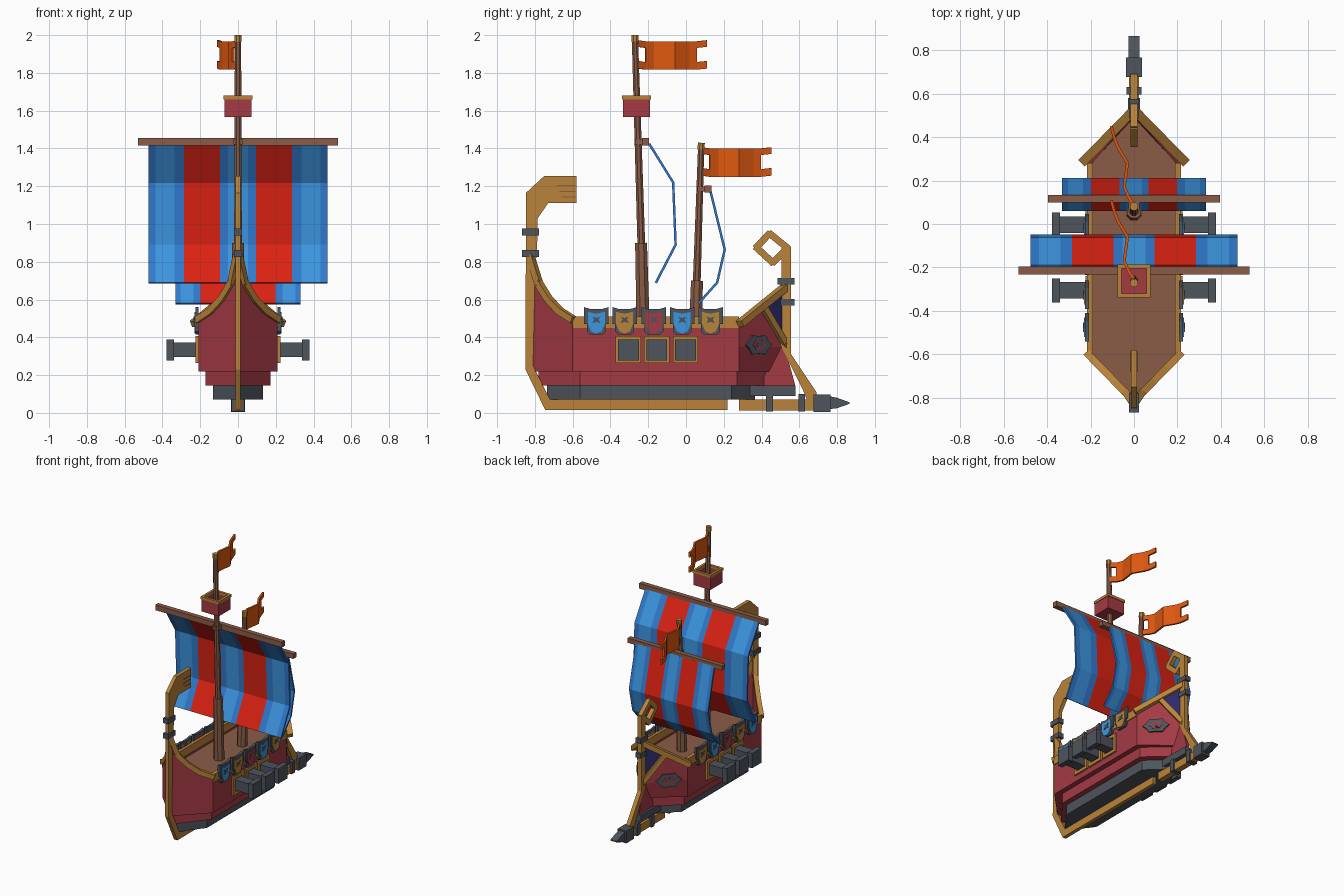
import bpy, bmesh, math
from mathutils import Vector, Matrix

if "Cube" in bpy.data.objects:
    bpy.data.objects.remove(bpy.data.objects["Cube"])


def material(name, rgb):
    m = bpy.data.materials.new(name)
    lin = [(c / 255 / 12.92) if c < 11 else ((c / 255 + 0.055) / 1.055) ** 2.4 for c in rgb]
    m.diffuse_color = (*lin, 1)
    m.use_nodes = True
    m.node_tree.nodes["Principled BSDF"].inputs["Base Color"].default_value = m.diffuse_color
    return m


RED = material("hull_red", (164, 58, 68))
GOLD = material("golden_wood", (186, 132, 58))
BROWN = material("brown_wood", (138, 92, 70))
IRON = material("iron_grey", (78, 84, 92))
ORANGE = material("flag_orange", (222, 88, 16))
SCARLET = material("sail_red", (218, 34, 18))
BLUE = material("sail_blue", (60, 150, 224))
DEEP = material("sail_deep_blue", (48, 122, 206))
NAVY = material("navy", (44, 42, 104))


def finish(name, bm, mats, thick=0, offset=-1):
    bmesh.ops.recalc_face_normals(bm, faces=bm.faces)
    me = bpy.data.meshes.new(name)
    bm.to_mesh(me)
    bm.free()
    for m in mats:
        me.materials.append(m)
    ob = bpy.data.objects.new(name, me)
    bpy.context.collection.objects.link(ob)
    if thick:
        mod = ob.modifiers.new("thickness", 'SOLIDIFY')
        mod.thickness, mod.offset = thick, offset
    return ob


def extrude(name, ring, shift, mat):
    """Closed prism from a ring of 3D points moved along shift."""
    bm = bmesh.new()
    a = [bm.verts.new(p) for p in ring]
    b = [bm.verts.new(Vector(p) + Vector(shift)) for p in ring]
    bm.faces.new(a)
    bm.faces.new(b[::-1])
    for i in range(len(a)):
        j = (i + 1) % len(a)
        bm.faces.new((a[i], a[j], b[j], b[i]))
    return finish(name, bm, [mat])


def side_prism(name, yz, x0, x1, mat):
    return extrude(name, [(x0, y, z) for y, z in yz], (x1 - x0, 0, 0), mat)


def box(name, x0, x1, y0, y1, z0, z1, mat):
    return side_prism(name, [(y0, z0), (y1, z0), (y1, z1), (y0, z1)], x0, x1, mat)


def beams(name, pts, w, h, mat):
    """Chain of square beams; w is horizontal, h is across."""
    bm = bmesh.new()
    for p, q in zip(pts, pts[1:]):
        p, q = Vector(p), Vector(q)
        d = (q - p).normalized()
        side = d.cross(Vector((0, 0, 1)))
        side = side.normalized() if side.length > 1e-4 else Vector((1, 0, 0))
        up = side.cross(d)
        rot = Matrix((side, d, up)).transposed().to_4x4()
        size = Matrix.Diagonal((w, (q - p).length + h * 0.4, h, 1))
        bmesh.ops.create_cube(bm, size=1, matrix=Matrix.Translation((p + q) / 2) @ rot @ size)
    return finish(name, bm, [mat])


def pole(name, p, q, r0, r1, mat):
    p, q = Vector(p), Vector(q)
    bm = bmesh.new()
    rot = (q - p).to_track_quat('Z', 'Y').to_matrix().to_4x4()
    bmesh.ops.create_cone(bm, cap_ends=True, segments=8, radius1=r0, radius2=r1, depth=(q - p).length,
                          matrix=Matrix.Translation((p + q) / 2) @ rot @ Matrix.Rotation(math.pi / 8, 4, 'Z'))
    return finish(name, bm, [mat])


def plan(name, s, w, yc, yb, t, z0, z1, mat):
    ring = [(0, s, z0), (w, yc, z0), (w, yb, z0), (0, t, z0), (-w, yb, z0), (-w, yc, z0)]
    return extrude(name, ring, (0, 0, z1 - z0), mat)


# Upper hull: open shell whose top edge sweeps up at both ends
stations = [(0, -.815, .79), (.034, -.78, .67), (.083, -.73, .59), (.142, -.67, .525),
            (.21, -.6, .48), (.21, .28, .46), (0, .515, .655)]
bm = bmesh.new()
rows = []
for s in (1, -1):
    low, mid, top = [], [], []
    for x, y, z in stations:
        low.append(bm.verts.new((s * x, .45 if y > .5 else y, .22)))
        mid.append(bm.verts.new((s * x, y, .35)))
        top.append(bm.verts.new((s * x, y, z)))
    for a, b in ((low, mid), (mid, top)):
        for i in range(len(a) - 1):
            bm.faces.new((a[i], a[i + 1], b[i + 1], b[i]))
    rows.append(low)
bm.faces.new(rows[0] + rows[1][-2:0:-1])
bmesh.ops.remove_doubles(bm, verts=bm.verts, dist=1e-4)
finish("upper_hull", bm, [RED], .014)

# Lower hull steps and deck
plan("middle_hull", -.78, .172, -.56, .27, .425, .145, .222, RED)
plan("lower_hull", -.735, .132, -.56, .24, .365, .07, .147, IRON)
plan("deck", -.79, .2, -.595, .275, .49, .40, .43, BROWN)

# Keel, stern post with curled head, and bow timbers
side_prism("keel_and_stern_post", [(-.85, .23), (-.745, .015), (.22, .015), (.22, .07), (-.72, .07),
                                   (-.81, .25), (-.8, .7), (-.785, .95), (-.785, 1.03), (-.73, 1.11), (-.58, 1.11),
                                   (-.58, 1.255), (-.75, 1.255), (-.847, 1.165)], -.014, .014, GOLD)
for i, z in enumerate((1.2, 1.17, 1.14)):
    box(f"stern_groove_{i}", -.016, .016, -.68 + .01 * i, -.585, z, z + .006, BROWN)
for z in (.845, .96):
    box("stern_post_band", -.022, .022, -.867, -.777, z - .02, z + .017, IRON)
side_prism("bow_fin", [(.4, .14), (.58, .14), (.52, .36), (.44, .28)], -.012, .012, RED)
side_prism("bow_stem", [(.5, .36), (.62, .12), (.64, .07), (.69, .07), (.69, .11), (.557, .31),
                        (.557, .88), (.507, .88)], -.016, .016, GOLD)
beams("bow_curl", [(0, .535, .875), (0, .442, .95), (0, .372, .876), (0, .46, .795), (0, .525, .86)],
      .032, .036, GOLD)
for z in (.585, .697):
    box("bow_stem_band", -.022, .022, .485, .575, z - .016, z + .018, IRON)

# Ram
box("ram_beam", -.022, .022, .28, .68, .012, .07, GOLD)
box("ram_top", -.028, .028, .34, .58, .09, .145, IRON)
for y in (.442, .613):
    box("ram_band", -.034, .034, y - .018, y + .018, .008, .1, IRON)
box("ram_socket", -.036, .036, .675, .765, .005, .098, IRON)
side_prism("ram_tip", [(.76, .02), (.8, .025), (.865, .048), (.865, .056), (.8, .08), (.76, .088)],
           -.026, .026, IRON)

SHIELD_FRAME = [(-.065, .56), (-.065, .47), (-.05, .47), (-.05, .43), (-.035, .415), (.035, .415), (.05, .43),
                (.05, .47), (.065, .47), (.065, .56), (.03, .55), (-.03, .55)]
SHIELD_FACE = [(-.045, .535), (-.045, .47), (-.028, .432), (0, .42), (.028, .432), (.045, .47), (.045, .535),
               (0, .525)]
EMBLEM = [(-.022, .51), (-.012, .495), (-.022, .475), (0, .482), (.022, .475), (.012, .495), (.022, .51), (0, .503)]
SHIELDS = [(-.475, BLUE), (-.325, GOLD), (-.17, RED), (-.02, BLUE), (.13, GOLD)]

for s, side in ((1, "right"), (-1, "left")):
    # Rails along the hull's upper edge
    beams(f"stern_rail_{side}", [(s * .004, -.825, .83)] + [(s * x, y, z + .015) for x, y, z in stations[1:5]],
          .034, .036, GOLD)
    box(f"side_rail_{side}", s * .188, s * .216, -.6, .28, .45, .51, GOLD)
    beams(f"bow_rail_{side}", [(s * .23, .29, .475), (0, .525, .665)], .042, .036, GOLD)
    beams(f"bow_brace_{side}", [(s * .112, .407, .565), (0, .528, .36)], .03, .034, GOLD)

    # Navy panel and crest on the bow faces
    out = Vector((s * .746, .667, 0))
    extrude(f"bow_panel_{side}", [(s * .103, .4, .56), (0, .515, .65), (0, .515, .37)], out * .007, NAVY)
    centre = Vector((s * .121, .38, .36))
    along = Vector((-s * .667, .746, 0))
    for part, r, depth, mat in (("crest", 1, .012, IRON), ("crest_centre", .5, .016, RED),
                                ("crest_core", .28, .019, IRON)):
        ring = []
        for k in range(12):
            q = r * (1 if k % 2 == 0 else .8)
            a = k * math.tau / 12
            ring.append(centre + along * (.093 * q * math.cos(a)) + Vector((0, 0, .058 * q * math.sin(a))))
        extrude(f"bow_{part}_{side}", ring, out * depth, mat)

    # Shields
    for i, (y, mat) in enumerate(SHIELDS):
        for part, shape, x1, m in (("frame", SHIELD_FRAME, .226, IRON), ("face", SHIELD_FACE, .231, mat),
                                   ("emblem", EMBLEM, .235, IRON)):
            side_prism(f"shield_{part}_{side}_{i}", [(y + a, z) for a, z in shape], s * .208, s * x1, m)

    # Cannons in framed ports
    for i, y in enumerate((-.305, -.155, -.003)):
        for a, b, c, d in ((-.067, .067, .383, .407), (-.067, .067, .263, .287),
                           (-.067, -.045, .28, .39), (.045, .067, .28, .39)):
            box(f"port_frame_{side}_{i}", s * .2, s * .224, y + a, y + b, c, d, GOLD)
        box(f"cannon_barrel_{side}_{i}", s * .2, s * .345, y - .038, y + .038, .295, .372, IRON)
        box(f"cannon_muzzle_{side}_{i}", s * .34, s * .378, y - .055, y + .055, .277, .389, IRON)

# Masts
pole("main_mast", (0, -.222, .42), (0, -.27, 1.97), .024, .018, BROWN)
pole("main_mast_tip", (0, -.27, 1.965), (0, -.271, 2.0), .02, .02, GOLD)
pole("main_mast_sleeve", (0, -.226, .42), (0, -.238, .9), .038, .034, BROWN)
pole("fore_mast", (0, .048, .42), (0, .08, 1.4), .024, .018, BROWN)
pole("fore_mast_tip", (0, .08, 1.395), (0, .081, 1.43), .02, .02, GOLD)
pole("fore_mast_sleeve", (0, .05, .42), (0, .058, .7), .038, .034, BROWN)
box("main_yard", -.53, .53, -.232, -.196, 1.415, 1.455, BROWN)
box("fore_yard", -.395, .395, .098, .134, 1.167, 1.203, BROWN)
box("main_yard_joint", -.025, .025, -.27, -.2, 1.42, 1.45, BROWN)
box("fore_yard_joint", -.025, .025, .06, .12, 1.172, 1.198, BROWN)

# Crow's nest: floor, four walls, rim
box("nest_floor", -.07, .07, -.332, -.192, 1.567, 1.59, RED)
for nm, r, t, z0, z1, mat in (("nest_wall", .072, .012, 1.567, 1.665, RED), ("nest_rim", .076, .018, 1.66, 1.68, GOLD)):
    for sgn in (-1, 1):
        xs = sorted((sgn * r, sgn * (r - t)))
        box(nm, xs[0], xs[1], -.262 - r, -.262 + r, z0, z1, mat)
        box(nm, -r, r, -.262 + xs[0], -.262 + xs[1], z0, z1, mat)


# Striped, billowing sails
def sail(name, half, profile):
    edge = [-1, -.92, -.71, -.6, -.2, -.11, .11, .2, .6, .71, .92, 1]
    tone = [1, 0, 1, 2, 1, 0, 1, 2, 1, 0, 1]
    bm = bmesh.new()
    grid = [[bm.verts.new((half * e, y, z)) for e in edge] for y, z in profile]
    for r0, r1 in zip(grid, grid[1:]):
        for i, t in enumerate(tone):
            bm.faces.new((r0[i], r0[i + 1], r1[i + 1], r1[i])).material_index = t
    finish(name, bm, [BLUE, DEEP, SCARLET], .013, 0)


sail("main_sail", .475, [(-.195, 1.425), (-.068, 1.22), (-.055, .89), (-.16, .688)])
sail("fore_sail", .33, [(.128, 1.18), (.205, .865), (.165, .69), (.065, .578)])


# Waving flags with forked ends
def flag(name, y0, z0):
    path = [(0, 0), (-.025, .04), (-.045, .085), (-.03, .195), (-.075, .27), (-.09, .31), (-.105, .365)]
    levels = [0, .04, .115, .15]
    bm = bmesh.new()
    grid = [[bm.verts.new((x, y0 + y, z0 + h + (.006 if k in (0, 6) else 0))) for h in levels]
            for k, (x, y) in enumerate(path)]
    for k in range(len(path) - 1):
        for r in range(3):
            if r == 1 and k in (0, 5):
                continue
            bm.faces.new((grid[k][r], grid[k + 1][r], grid[k + 1][r + 1], grid[k][r + 1]))
    finish(name, bm, [ORANGE], .014, 0)


flag("main_flag", -.255, 1.817)
flag("fore_flag", .085, 1.25)
